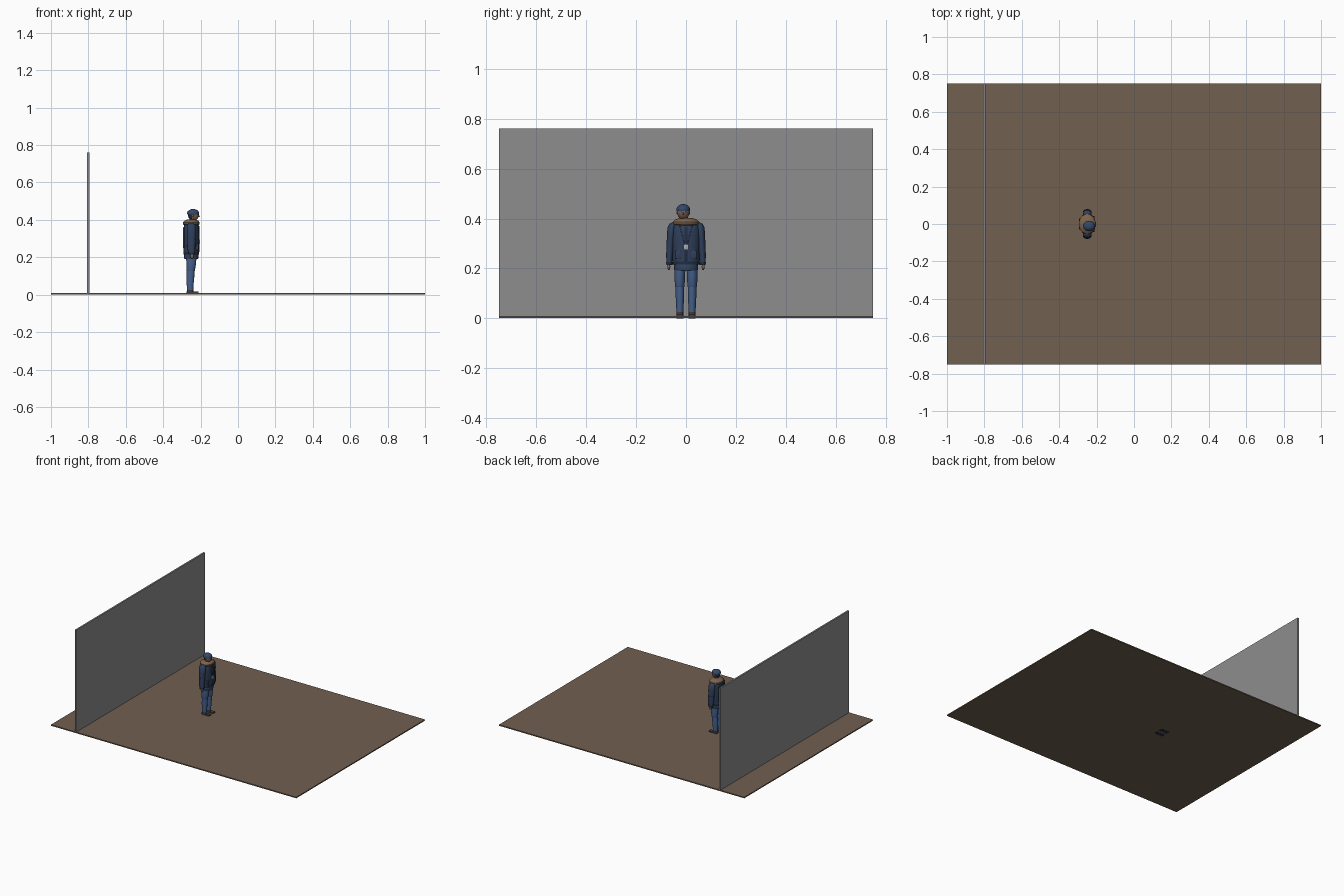
import bpy, bmesh, math
from mathutils import Vector

cube = bpy.data.objects.get("Cube")
if cube:
    bpy.data.objects.remove(cube, do_unlink=True)


def material(name, r, g, b):
    m = bpy.data.materials.new(name)
    m.use_nodes = True
    m.diffuse_color = (r, g, b, 1)
    m.node_tree.nodes["Principled BSDF"].inputs["Base Color"].default_value = (r, g, b, 1)
    return m


brown = material("floor brown", .165, .115, .078)
grey = material("wall grey", .27, .27, .27)
navy = material("jacket navy", .028, .05, .105)
dark = material("dark navy", .016, .026, .05)
denim = material("trouser blue", .06, .12, .27)
skin = material("skin", .21, .13, .085)
fur = material("collar tan", .2, .125, .075)
capblue = material("cap blue", .035, .065, .14)
boot = material("boot grey", .05, .045, .045)
pale = material("badge grey", .4, .42, .45)

CX = -.25          # body axis; the figure faces +x
smooth = []


def finish(name, bm, mats):
    bmesh.ops.recalc_face_normals(bm, faces=bm.faces)
    me = bpy.data.meshes.new(name)
    bm.to_mesh(me)
    bm.free()
    for m in mats:
        me.materials.append(m)
    ob = bpy.data.objects.new(name, me)
    bpy.context.collection.objects.link(ob)
    smooth.append(ob)
    return ob


def box(name, lo, hi, mat, bevel=0):
    bm = bmesh.new()
    bmesh.ops.create_cube(bm, size=1)
    for v in bm.verts:
        v.co = Vector([(lo[i] + hi[i]) / 2 + v.co[i] * (hi[i] - lo[i]) for i in range(3)])
    if bevel:
        bmesh.ops.bevel(bm, geom=bm.edges[:], offset=bevel, segments=2, profile=.5, affect='EDGES')
    return finish(name, bm, [mat])


def loft(name, rings, mat, n=20):
    """Stack of ellipses, each (z, centre x, centre y, radius x, radius y)."""
    bm = bmesh.new()
    loops = []
    for z, cx, cy, rx, ry in rings:
        angles = [math.tau * i / n for i in range(n)]
        loops.append([bm.verts.new((cx + rx * math.cos(a), cy + ry * math.sin(a), z)) for a in angles])
    for a, b in zip(loops, loops[1:]):
        for i in range(n):
            j = (i + 1) % n
            bm.faces.new((a[i], a[j], b[j], b[i]))
    bm.faces.new(loops[0][::-1])
    bm.faces.new(loops[-1])
    return finish(name, bm, [mat])


def ball(name, c, r, mats, rule=None):
    bm = bmesh.new()
    bmesh.ops.create_uvsphere(bm, u_segments=20, v_segments=12, radius=1)
    for v in bm.verts:
        v.co = Vector([c[i] + v.co[i] * r[i] for i in range(3)])
    if rule:
        for f in bm.faces:
            f.material_index = rule(f.calc_center_median())
    return finish(name, bm, mats)


def tube(name, pts, radius, mat, cyclic=False):
    cu = bpy.data.curves.new(name, 'CURVE')
    cu.dimensions = '3D'
    cu.bevel_depth = radius
    cu.bevel_resolution = 2
    sp = cu.splines.new('POLY')
    sp.points.add(len(pts) - 1)
    for p, co in zip(sp.points, pts):
        p.co = (*co, 1)
    sp.use_cyclic_u = cyclic
    cu.materials.append(mat)
    ob = bpy.data.objects.new(name, cu)
    bpy.context.collection.objects.link(ob)


# Floor and wall
box("floor", (-1, -.75, .001), (1, .75, .009), brown)
box("wall", (-.806, -.75, .009), (-.794, .75, .76), grey)

# Jacket body, hem and belt
loft("jacket", [(.215, CX, 0, .040, .052), (.24, CX, 0, .041, .054), (.30, CX, 0, .042, .056),
                (.35, CX, 0, .042, .058), (.375, CX, 0, .038, .054), (.388, CX, 0, .028, .036)], navy, 28)
loft("jacket_hem", [(.192, CX, 0, .037, .046), (.197, CX, 0, .039, .049), (.217, CX, 0, .038, .049)], capblue, 28)
loft("belt", [(.215, CX, 0, .042, .054), (.227, CX, 0, .042, .0545)], dark, 28)

# Front placket and back panel as thin plates
box("placket", (CX + .037, -.006, .228), (CX + .0435, .006, .368), dark, .001)
box("back_panel", (CX - .044, -.03, .25), (CX - .035, .03, .36), navy, .002)

# Fur collar ring
loft("collar", [(.372, CX, 0, .040, .048), (.378, CX, 0, .045, .054), (.387, CX, 0, .045, .053),
                (.396, CX + .001, 0, .037, .042), (.402, CX + .002, 0, .025, .028)], fur, 28)

# Neck, head, cap, nose and eyes
HX, HY = -.238, -.011
loft("neck", [(.385, -.245, -.004, .016, .016), (.415, -.241, -.01, .016, .016)], skin, 14)
ball("head", (HX, HY, .426), (.029, .0245, .031), [skin, dark],
     lambda p: 1 if p.x < HX - .008 else 0)
loft("cap", [(.430, HX - .002, HY, .031, .027), (.436, HX - .002, HY, .0325, .028),
             (.446, HX - .002, HY, .029, .025), (.453, HX - .002, HY, .021, .018),
             (.457, HX - .002, HY, .010, .009), (.458, HX - .002, HY, .002, .002)], capblue)
ball("nose", (HX + .029, HY, .420), (.005, .0035, .005), [skin])

# Paired parts
for side, s in (("left", 1), ("right", -1)):
    ball(side + "_eye", (HX + .0265, HY + s * .009, .427), (.002, .003, .0018), [dark])
    ball(side + "_ear", (HX - .003, HY + s * .0245, .423), (.005, .003, .007), [skin])

    # Sleeves, cuffs and hands
    loft(side + "_upper_arm", [(.290, CX, s * .063, .021, .0145), (.33, CX, s * .061, .024, .016),
                               (.365, CX, s * .057, .024, .017), (.378, CX, s * .053, .018, .014),
                               (.384, CX, s * .049, .009, .008)], navy)
    loft(side + "_forearm", [(.224, CX + .002, s * .067, .018, .0115), (.25, CX, s * .066, .021, .0135),
                             (.294, CX, s * .063, .023, .0155)], navy)
    loft(side + "_cuff", [(.214, CX + .002, s * .067, .017, .012), (.226, CX + .002, s * .067, .018, .0125)], dark)
    ball(side + "_hand", (CX + .004, s * .069, .207), (.010, .006, .014), [skin])

    # Trousers
    loft(side + "_thigh", [(.126, CX - .003, s * .025, .021, .0185), (.13, CX - .003, s * .025, .023, .0195),
                           (.17, CX, s * .025, .026, .021), (.205, CX, s * .024, .028, .022)], denim)
    loft(side + "_shin", [(.018, CX - .006, s * .0245, .017, .0135), (.05, CX - .006, s * .0245, .018, .015),
                          (.09, CX - .005, s * .0245, .021, .017), (.132, CX - .003, s * .0245, .021, .0175)], denim)

    # Boots
    box(side + "_boot", (CX - .025, s * .0245 - .013, .002), (CX + .04, s * .0245 + .013, .018), boot, .004)
    box(side + "_sole", (CX - .026, s * .0245 - .014, 0), (CX + .041, s * .0245 + .014, .005), dark)
    loft(side + "_boot_shaft", [(.010, CX - .006, s * .0245, .018, .0135), (.026, CX - .006, s * .0245, .018, .0145)], boot)

    # Chest cord and hip pocket
    cord = [(.376, .026), (.355, .022), (.32, .012), (.293, .005)]
    tube(side + "_cord", [(CX + .0425 * math.sqrt(1 - (y / .057) ** 2) + .0005, s * y, z) for z, y in cord],
         .0016, capblue)
    box(side + "_pocket", (CX + .026, s * .031 - .011, .238), (CX + .0385, s * .031 + .011, .272), navy, .002)

# Badge
box("badge", (CX + .041, -.011, .275), (CX + .047, .011, .296), pale, .001)

# Smooth shading with sharp edges kept
bpy.ops.object.select_all(action='DESELECT')
for ob in smooth:
    ob.select_set(True)
bpy.context.view_layer.objects.active = smooth[0]
bpy.ops.object.shade_smooth_by_angle(angle=math.radians(35))
